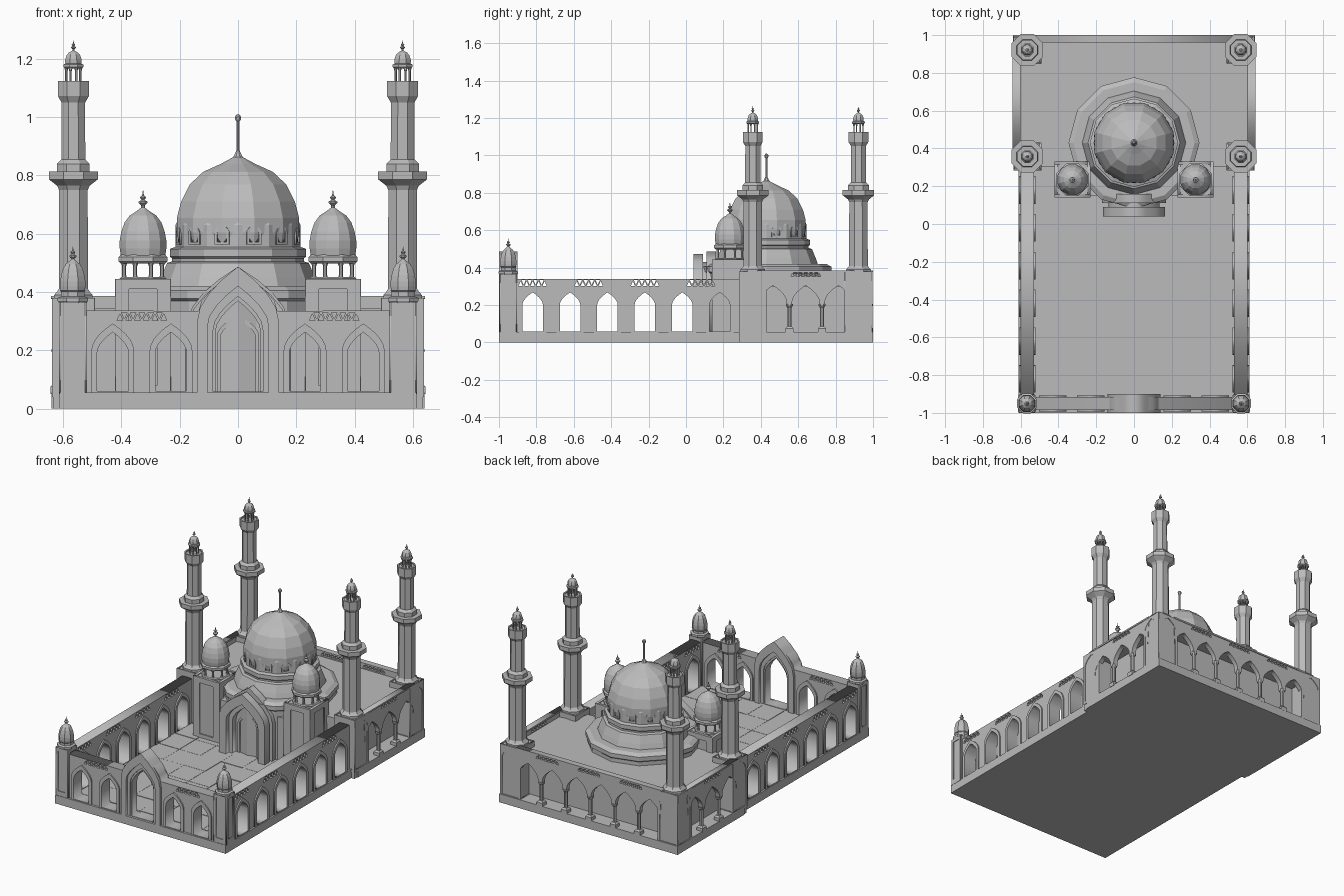
import bpy, math, random
from mathutils import Matrix

random.seed(4)
cube = bpy.data.objects.get("Cube")
if cube:
    bpy.data.objects.remove(cube, do_unlink=True)


def material(name, colour):
    m = bpy.data.materials.new(name)
    m.use_nodes = True
    m.diffuse_color = colour
    m.node_tree.nodes["Principled BSDF"].inputs["Base Color"].default_value = colour
    return m


STONE = material("grey stone", (0.5, 0.5, 0.5, 1))
GLASS = material("dark window", (0.03, 0.05, 0.05, 1))
FLOOR = 0.055


def add(name, mesh, mat=STONE):
    mesh.name = name
    mesh.materials.clear()
    mesh.materials.append(mat)
    ob = bpy.data.objects.new(name, mesh)
    bpy.context.collection.objects.link(ob)
    return ob


def lathe(name, x, y, profile, n=8, turn=0.0):
    """Revolve (apothem, z) pairs; flat sides face the axes unless turned."""
    verts, faces = [], []
    for r, z in profile:
        big = r / math.cos(math.pi / n)
        for k in range(n):
            a = (k + 0.5 + turn) * math.tau / n + math.pi / 2
            verts.append((x + big * math.cos(a), y + big * math.sin(a), z))
    for i in range(len(profile) - 1):
        for k in range(n):
            j = (k + 1) % n
            faces.append((i * n + k, i * n + j, i * n + n + j, i * n + n + k))
    faces.append(tuple(reversed(range(n))))
    faces.append(tuple(range(len(verts) - n, len(verts))))
    mesh = bpy.data.meshes.new(name)
    mesh.from_pydata(verts, [], faces)
    return add(name, mesh)


def box(name, x0, x1, y0, y1, z0, z1):
    ob = lathe(name, 0, 0, [(0.5, 0), (0.5, 1)], 4)
    ob.data.transform(Matrix.Translation(((x0 + x1) / 2, (y0 + y1) / 2, z0))
                      @ Matrix.Diagonal((x1 - x0, y1 - y0, z1 - z0, 1)))
    return ob


def panel(name, loops, depth, x, y, turn=0, mat=STONE):
    """Upright slab from an outline and its holes, centred on x, y."""
    curve = bpy.data.curves.new(name, 'CURVE')
    curve.dimensions, curve.fill_mode, curve.extrude = '2D', 'BOTH', depth / 2
    for loop in loops:
        s = curve.splines.new('POLY')
        s.points.add(len(loop) - 1)
        for p, (u, v) in zip(s.points, loop):
            p.co = (u, v, 0, 1)
        s.use_cyclic_u = True
    tmp = bpy.data.objects.new(name, curve)
    bpy.context.collection.objects.link(tmp)
    bpy.context.view_layer.update()
    mesh = bpy.data.meshes.new_from_object(tmp.evaluated_get(bpy.context.evaluated_depsgraph_get()))
    bpy.data.objects.remove(tmp, do_unlink=True)
    mesh.transform(Matrix.Translation((x, y, 0)) @ Matrix.Rotation(math.radians(turn), 4, 'Z')
                   @ Matrix.Rotation(math.pi / 2, 4, 'X'))
    return add(name, mesh, mat)


def rect(u0, u1, v0, v1):
    return [(u0, v0), (u1, v0), (u1, v1), (u0, v1)]


def mirror_loop(c, half):
    """Close a right-hand outline that ends at the apex."""
    return [(c + u, v) for u, v in half] + [(c - u, v) for u, v in reversed(half[:-1])]


def arch(c, hw, z0, spring, apex):
    steps = [i / 5 for i in range(6)]
    return mirror_loop(c, [(hw, z0)] + [(hw * (1 - t ** 1.9), spring + (apex - spring) * t) for t in steps])


def ogee(hw, z0, spring, apex):
    shape = [(1, 0), (0.93, 0.25), (0.7, 0.52), (0.38, 0.77), (0, 1)]
    return mirror_loop(0, [(hw, z0)] + [(hw * u, spring + (apex - spring) * t) for u, t in shape])


def lattice(c, width, z0, z1, n=5, g=0.005):
    """Zigzag of triangular piercings."""
    p, u0, out = width / n, c - width / 2, []
    for i in range(n):
        u = u0 + i * p
        out.append([(u + g, z0), (u + p - g, z0), (u + p / 2, z1 - g)])
        if i < n - 1:
            out.append([(u + p / 2 + g, z1), (u + p, z0 + g), (u + 1.5 * p - g, z1)])
    return out


def dome(name, x, y, z, r, h, n=12):
    shape = [(0.95, 0), (1, 0.16), (1, 0.32), (0.93, 0.5), (0.79, 0.69), (0.57, 0.83), (0.28, 0.92), (0.06, 1)]
    return lathe(name, x, y, [(r * a, z + h * b) for a, b in shape], n)


def finial(name, x, y, z, h):
    shape = [(0.1, -0.15), (0.1, 0.15), (0.24, 0.28), (0.24, 0.36), (0.08, 0.46),
             (0.16, 0.56), (0.16, 0.62), (0.05, 0.7), (0.01, 1)]
    lathe(name, x, y, [(h * a, z + h * b) for a, b in shape], 8)


def lantern(name, x, y, z0, z1, r, post):
    for k in range(8):
        a = (k + 0.5) * math.tau / 8
        lathe(name + "_post", x + r * math.cos(a), y + r * math.sin(a),
              [(post * 1.4, z0), (post, z0 + 0.01), (post, z1 - 0.018), (post * 2, z1)], 6)


# Base slabs and paving
box("court_base", -0.612, 0.612, -1, 0.32, 0, FLOOR)
box("hall_base", -0.64, 0.64, 0.315, 1, 0, FLOOR)
for i in range(7):
    for j in range(7):
        x, y = -0.525 + i * 0.15, -0.9 + j * 0.167
        box("paving_slab", x + 0.001, x + 0.149, y + 0.001, y + 0.166, 0.05, FLOOR + random.uniform(0.001, 0.004))

# Courtyard side walls with arches and pierced railings
side_arches = [-0.82 + 0.2 * i for i in range(6)]
for x in (-0.565, 0.565):
    holes = [arch(c, 0.055, 0.06, 0.2, 0.268) for c in side_arches]
    for c in (-0.82, -0.52, -0.22, 0.08):
        holes += lattice(c, 0.16, 0.303, 0.333)
    panel("side_wall", [rect(-0.95, 0.32, 0.045, 0.34)] + holes, 0.07, x, 0, 90)
    for c in side_arches:
        panel("side_arch_frame", [arch(c, 0.073, 0.05, 0.205, 0.293), arch(c, 0.055, 0.06, 0.2, 0.268)],
              0.086, x, 0, 90)

# Front wall with central gate
gable = ogee(0.135, 0.045, 0.335, 0.47)[1:-1]
outline = [(0.56, 0.045), (0.56, 0.337)] + gable + [(-0.56, 0.337), (-0.56, 0.045)]
front_arches = (-0.43, -0.23, 0.23, 0.43)
holes = [arch(c, 0.054, 0.06, 0.19, 0.262) for c in front_arches] + [ogee(0.085, 0.058, 0.27, 0.385)]
for c in (-0.33, 0.33):
    holes += lattice(c, 0.18, 0.303, 0.33, 6)
panel("front_wall", [outline] + holes, 0.07, 0, -0.95)
for c in front_arches:
    panel("front_arch_frame", [arch(c, 0.073, 0.05, 0.2, 0.292), arch(c, 0.054, 0.06, 0.19, 0.262)], 0.086, 0, -0.95)
panel("gate_frame", [ogee(0.14, 0.05, 0.3, 0.487), ogee(0.105, 0.052, 0.28, 0.42)], 0.1, 0, -0.95)
panel("gate_inner_frame", [ogee(0.11, 0.05, 0.28, 0.425), ogee(0.078, 0.057, 0.26, 0.37)], 0.055, 0, -0.95)

# Front corner turrets
for x in (-0.567, 0.567):
    y = -0.95
    box("turret_pier", x - 0.042, x + 0.042, y - 0.042, y + 0.042, 0.04, 0.365)
    for t in range(4):
        a = math.radians(t * 90)
        panel("turret_panel_frame", [rect(-0.042, 0.042, 0.05, 0.365), rect(-0.025, 0.025, 0.085, 0.345)],
              0.008, x + 0.043 * math.sin(a), y - 0.043 * math.cos(a), t * 90)
    lathe("turret_cornice", x, y, [(0.046, 0.36), (0.052, 0.37), (0.052, 0.38), (0.04, 0.385), (0.04, 0.40), (0.045, 0.405)])
    dome("turret_dome", x, y, 0.4, 0.043, 0.115, 8)
    finial("turret_finial", x, y, 0.507, 0.05)

# Prayer hall body and roof
box("hall_core", -0.54, 0.54, 0.31, 0.9, 0.05, 0.32)
box("hall_roof", -0.625, 0.625, 0.305, 0.985, 0.3, 0.345)


def arcade(name, count, half, x, y, turn, grilles):
    """Open arcade: arched lower edge, pierced parapet and columns."""
    pitch = 0.175
    loop = [(half, 0.382), (-half, 0.382)]
    for i in range(count):
        c = (i - (count - 1) / 2) * pitch
        loop += arch(c, 0.073, 0.2, 0.215, 0.305)[::-1]
    holes = []
    for g in grilles:
        holes += lattice(g, 0.17, 0.352, 0.375, 6, 0.004)
    panel(name + "_wall", [loop] + holes, 0.03, x, y, turn)
    panel(name + "_coping", [rect(-half, half, 0.376, 0.386)], 0.04, x, y, turn)
    a = math.radians(turn)
    for i in range(count - 1):
        d = (i - (count - 2) / 2) * pitch
        cx, cy = x + d * math.cos(a), y + d * math.sin(a)
        lathe(name + "_column_base", cx, cy, [(0.021, 0.05), (0.021, 0.075), (0.013, 0.085)], 4)
        lathe(name + "_column", cx, cy, [(0.011, 0.08), (0.011, 0.185), (0.019, 0.197), (0.019, 0.205)])


arcade("back_arcade", 6, 0.52, 0, 0.98, 180, (-0.3, 0, 0.3))
for x in (-0.622, 0.622):
    arcade("side_arcade", 3, 0.26, x, 0.64, 90, (0,))

# Minarets on square piers
for x in (-0.565, 0.565):
    for y in (0.357, 0.922):
        h = 0.07
        box("minaret_pier", x - h, x + h, y - h, y + h, 0, 0.375)
        for t in range(4):
            a = math.radians(t * 90)
            panel("pier_arch_frame", [rect(-0.073, 0.073, 0.04, 0.38), arch(0, 0.058, 0.058, 0.3, 0.362)],
                  0.008, x + h * math.sin(a), y - h * math.cos(a), t * 90)
        lathe("minaret_shaft", x, y, [
            (0.066, 0.37), (0.066, 0.39), (0.057, 0.4), (0.05, 0.41), (0.049, 0.75), (0.056, 0.765),
            (0.078, 0.782), (0.084, 0.787), (0.084, 0.814), (0.056, 0.814), (0.056, 0.84), (0.041, 0.855),
            (0.04, 1.05), (0.053, 1.072), (0.053, 1.125), (0.044, 1.125), (0.044, 1.118), (0.03, 1.118)])
        lantern("minaret_lantern", x, y, 1.115, 1.175, 0.026, 0.0035)
        lathe("lantern_cornice", x, y, [(0.029, 1.168), (0.034, 1.173), (0.034, 1.181), (0.027, 1.184)])
        dome("minaret_dome", x, y, 1.18, 0.028, 0.05, 8)
        finial("minaret_finial", x, y, 1.228, 0.036)

# Stepped drum and main dome
DY = 0.43
lathe("dome_tiers", 0, DY, [
    (0.325, 0.05), (0.325, 0.37), (0.335, 0.378), (0.335, 0.405), (0.31, 0.42), (0.265, 0.42), (0.255, 0.45),
    (0.235, 0.5), (0.218, 0.505), (0.218, 0.515), (0.226, 0.522), (0.226, 0.548), (0.205, 0.556)], 12, 0.5)
lathe("window_drum", 0, DY, [(0.207, 0.55), (0.207, 0.63), (0.202, 0.64)], 12, 0.5)
dome("main_dome", 0, DY, 0.555, 0.21, 0.31)
for k in range(12):
    a = math.radians(15 + 30 * k)
    x, y = math.sin(a), -math.cos(a)
    panel("dome_window", [arch(0, 0.018, 0.572, 0.602, 0.622)], 0.004, 0.207 * x, DY + 0.207 * y, 15 + 30 * k, GLASS)
    panel("dome_window_frame", [arch(0, 0.026, 0.563, 0.605, 0.633), arch(0, 0.017, 0.572, 0.602, 0.621)],
          0.014, 0.207 * x, DY + 0.207 * y, 15 + 30 * k)
lathe("dome_spire", 0, DY, [(0.02, 0.855), (0.012, 0.872), (0.006, 0.885), (0.005, 0.985), (0.01, 0.991),
                            (0.011, 1.0), (0.006, 1.008), (0.001, 1.011)])

# Hall portal: nested frames around a recessed door
box("portal_body", -0.24, 0.24, 0.15, 0.35, 0.05, 0.335)
panel("portal_back", [ogee(0.17, 0.05, 0.3, 0.487), arch(0, 0.065, 0.057, 0.25, 0.31)], 0.05, 0, 0.135)
panel("portal_front", [ogee(0.163, 0.05, 0.3, 0.472), ogee(0.115, 0.052, 0.275, 0.405)], 0.05, 0, 0.065)
panel("portal_middle", [ogee(0.135, 0.05, 0.285, 0.43), ogee(0.09, 0.052, 0.265, 0.375)], 0.05, 0, 0.095)
panel("door_frame", [arch(0, 0.072, 0.05, 0.25, 0.32), arch(0, 0.06, 0.057, 0.245, 0.305)], 0.02, 0, 0.11)

# Domed pylons beside the portal
for x in (-0.326, 0.326):
    y, h = 0.235, 0.088
    box("pylon", x - h, x + h, y - h, y + h, 0.05, 0.44)
    for t in range(4):
        a = math.radians(t * 90)
        panel("pylon_panel_frame", [rect(-0.095, 0.095, 0.05, 0.445), rect(-0.048, 0.048, 0.08, 0.41)],
              0.016, x + h * math.sin(a), y - h * math.cos(a), t * 90)
    lathe("lantern_floor", x, y, [(0.08, 0.43), (0.08, 0.447), (0.074, 0.452)])
    lantern("pylon_lantern", x, y, 0.447, 0.507, 0.07, 0.006)
    lathe("pylon_cornice", x, y, [(0.076, 0.498), (0.084, 0.505), (0.084, 0.52), (0.074, 0.528)])
    dome("pylon_dome", x, y, 0.523, 0.08, 0.168)
    finial("pylon_finial", x, y, 0.688, 0.062)
